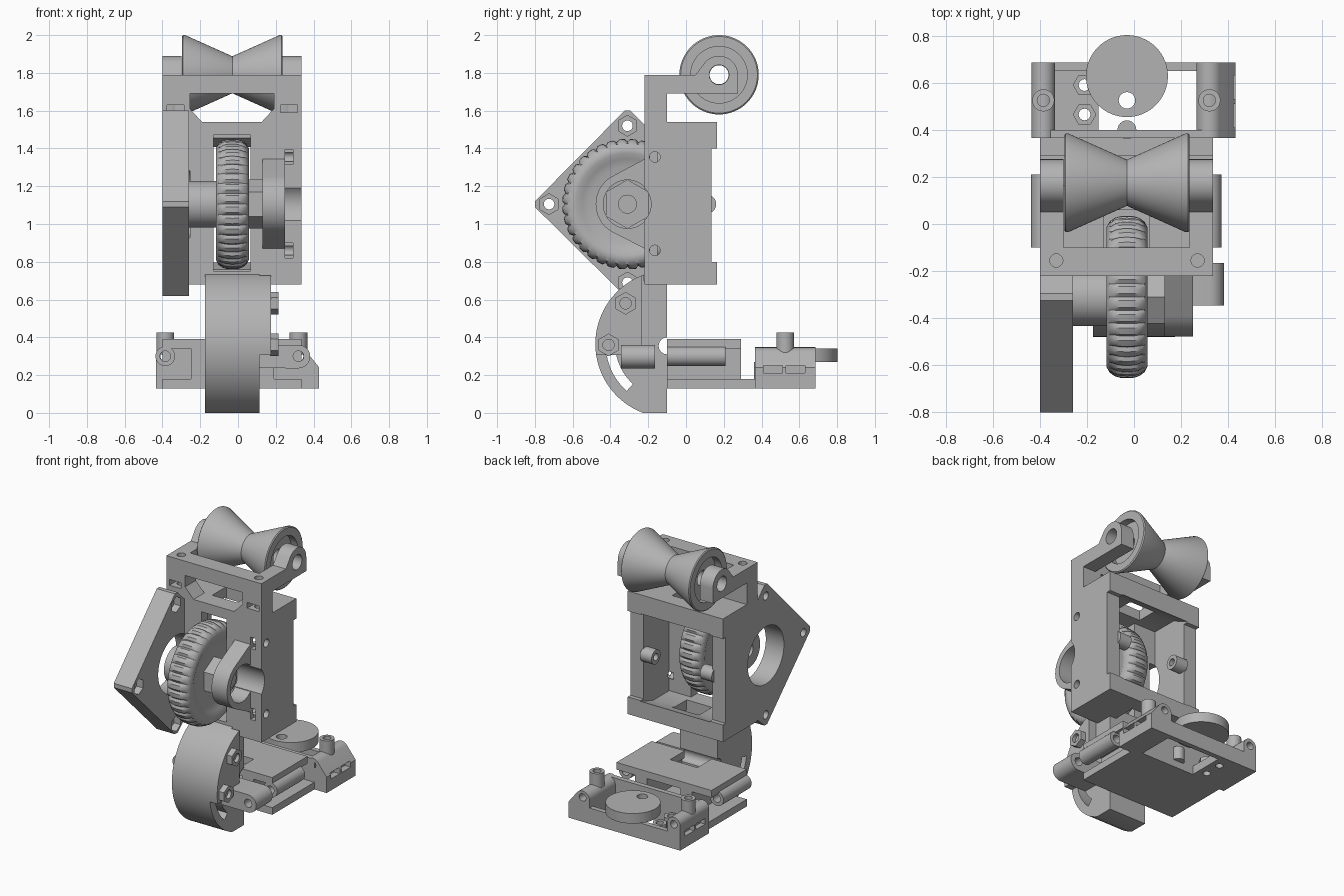
import bpy, bmesh, math

if "Cube" in bpy.data.objects:
    bpy.data.objects.remove(bpy.data.objects["Cube"])

grey = bpy.data.materials.new("plain grey")
grey.diffuse_color = (0.45, 0.45, 0.45, 1)
grey.use_nodes = True
grey.node_tree.nodes["Principled BSDF"].inputs["Base Color"].default_value = grey.diffuse_color
AX = {"x": lambda a, b, t: (t, a, b),
      "y": lambda a, b, t: (a, t, b),
      "z": lambda a, b, t: (a, b, t)}


def to_object(name, bm):
    bmesh.ops.recalc_face_normals(bm, faces=bm.faces)
    me = bpy.data.meshes.new(name)
    bm.to_mesh(me)
    bm.free()
    me.materials.append(grey)
    ob = bpy.data.objects.new(name, me)
    bpy.context.collection.objects.link(ob)
    return ob


def prism(name, pts, t0, t1, axis="x"):
    """Extrude a 2D outline along an axis."""
    bm = bmesh.new()
    lo = [bm.verts.new(AX[axis](a, b, t0)) for a, b in pts]
    hi = [bm.verts.new(AX[axis](a, b, t1)) for a, b in pts]
    bm.faces.new(lo)
    bm.faces.new(hi)
    n = len(pts)
    for i in range(n):
        j = (i + 1) % n
        bm.faces.new((lo[i], lo[j], hi[j], hi[i]))
    return to_object(name, bm)


def box(name, x0, x1, y0, y1, z0, z1):
    return prism(name, [(x0, y0), (x1, y0), (x1, y1), (x0, y1)], z0, z1, "z")


def arc(c, r, a0, a1, n):
    return [(c[0] + r * math.cos(math.radians(a0 + (a1 - a0) * i / n)),
             c[1] + r * math.sin(math.radians(a0 + (a1 - a0) * i / n))) for i in range(n + 1)]


def cyl(name, c, r, t0, t1, axis="x", n=40, rot=0):
    return prism(name, arc(c, r, rot, rot + 360, n)[:-1], t0, t1, axis)


def lathe(name, prof, c, n, shape=lambda i, x, r: r):
    """Turn a closed (x, radius) outline around an axis along x."""
    bm = bmesh.new()
    rings = []
    for i in range(n):
        a = 2 * math.pi * i / n
        rings.append([bm.verts.new((x, c[0] + shape(i, x, r) * math.cos(a),
                                    c[1] + shape(i, x, r) * math.sin(a))) for x, r in prof])
    m = len(prof)
    for i in range(n):
        p, q = rings[i], rings[(i + 1) % n]
        for j in range(m):
            k = (j + 1) % m
            bm.faces.new((p[j], p[k], q[k], q[j]))
    return to_object(name, bm)


def edit(ob, tools, op="DIFFERENCE"):
    for t in tools:
        mod = ob.modifiers.new("bool", "BOOLEAN")
        mod.operation, mod.solver, mod.object = op, "EXACT", t
        bpy.context.view_layer.objects.active = ob
        bpy.ops.object.modifier_apply(modifier=mod.name)
        bpy.data.objects.remove(t)
    return ob


HUB = (-0.31, 1.105)      # drive axle (y, z)
ROLL = (0.175, 1.79)      # guide roller axle (y, z)
MID = -0.03               # middle of the mechanism in x

# Housing: stepped outline, hollow from behind
housing = prism("housing", [(-.22, .68), (.165, .68), (.165, .80), (.135, .80), (.135, 1.40),
                            (.165, 1.40), (.165, 1.54), (-.10, 1.54), (-.10, 1.79),
                            (-.22, 1.79)], -.40, .335)
cuts = [
    prism("cavity", [(-.15, .75), (.03, .75), (.18, .80), (.18, 1.40), (.03, 1.47),
                     (-.15, 1.47)], -.30, .235),
    prism("window", [(-.255, 1.69), (-.255, 1.61), (-.19, 1.54), (.125, 1.54), (.19, 1.61),
                     (.19, 1.69)], -.3, 0, "y"),
    box("wheel_slot", -.13, .065, -.3, -.12, .75, 1.47),
    box("wheel_notch", -.13, .065, -.10, .06, .6, 1.6),
    cyl("motor_bore", HUB, .2, -.5, -.255),
    cyl("axle_groove", HUB, .125, .10, .5),
]
for z in (.86, 1.355):
    cuts.append(cyl("side_hole", (-.165, z), .028, .2, .5, n=20))
    cuts.append(box("nut_slot", .25, .29, -.3, -.18, z - .04, z + .04))
for x in (-.33, .27):
    cuts.append(box("top_nut_slot", x - .045, x + .045, -.3, -.13, 1.59, 1.63))
    cuts.append(cyl("top_hole", (x, -.155), .028, 1.55, 1.9, "z", 20))
edit(housing, cuts)

# Arms carrying the guide roller
arm_outline = [(-.11, 1.69), (.275, 1.69)] + arc(ROLL, .1, 0, 150, 16) + [(.05, 1.79), (-.11, 1.79)]
for side, x0, x1 in (("left", -.40, -.30), ("right", .235, .335)):
    edit(prism(side + "_roller_arm", arm_outline, x0, x1),
         [cyl("pin_hole", ROLL, .052, x0 - .1, x1 + .1)])

# Waisted guide roller with dished ends
half = [(.215, .05), (.215, .15), (.266, .15), (.266, .203), (.26, .21), (.25, .21)]
prof = [(MID + x, r) for x, r in half] + [(MID, .098)] + [(MID - x, r) for x, r in reversed(half)]
lathe("guide_roller", prof, ROLL, 64)

# Inner idler stubs with bores
for side, x0, x1 in (("left", -.31, -.22), ("right", .155, .245)):
    edit(cyl(side + "_idler_stub", (.11, 1.105), .05, x0, x1, n=24),
         [cyl("bore", (.11, 1.105), .025, x0 + .01, x1 + .1, n=16)] if side == "left" else
         [cyl("bore", (.11, 1.105), .025, x0 - .1, x1 - .01, n=16)])

# Diamond motor plate
plate = prism("motor_plate", [(-.80, 1.09), (-.80, 1.12), (-.325, 1.60), (-.295, 1.60), (-.205, 1.51),
                              (-.205, .70), (-.295, .62), (-.325, .62)], -.40, -.26)
cuts = [cyl("bore", HUB, .2, -.5, -.2, n=56)]
for c in ((-.725, 1.105), (-.31, 1.52), (-.31, .69)):
    cuts.append(cyl("hole", c, .028, -.5, -.2, n=20))
    cuts.append(cyl("nut_pocket", c, .055, -.31, -.2, n=6, rot=30))
edit(plate, cuts)

# Drive wheel with tread grooves
hw = .0875
side = [(.7, .05), (.7, .2), (.85, .24), (1, .27), (1, .295), (.85, .32), (.6, .336), (.35, .343)]
prof = [(MID + x * hw, r) for x, r in side] + [(MID, .345)] + [(MID - x * hw, r) for x, r in reversed(side)]
lathe("drive_wheel", prof, HUB, 144,
      lambda i, x, r: r - .013 if i % 4 == 0 and r > .33 else r)

# Hubs and axle
edit(cyl("wheel_hub", HUB, .123, -.27, -.09), [cyl("bore", HUB, .045, -.4, -.15)])
cyl("hex_hub", HUB, .13, .02, .13, n=6, rot=30)
cyl("axle", HUB, .05, -.2, .17, n=28)

# Bearing bracket beside the wheel
bracket = prism("bearing_bracket", [(-.19, 1.36)] + arc(HUB, .168, 118, 242, 24) + [(-.19, .855)],
                .13, .25)
edit(bracket, [cyl("bore", HUB, .128, .0, .4)])

# Rounded adjuster block with an arc slot
ADJ = (-.09, .365)
block = prism("adjuster_block", [(-.10, 0)] + arc(ADJ, .39, 249.4, 110, 40)
              + [(-.22, .682), (-.10, .682)], -.175, .115)
slot = arc(ADJ, .335, 191, 228, 12) + arc(ADJ, .285, 228, 191, 12)
edit(block, [prism("arc_slot", slot, -.4, .4), cyl("pivot_notch", (-.10, .355), .045, -.4, .4, n=24)])
prism("adjuster_flange", [(-.235, .305)] + arc(ADJ, .39, 188.8, 112, 24) + [(-.235, .70)], .11, .175)
for c in ((-.32, .58), (-.41, .36)):
    edit(cyl("adjuster_bolt", c, .06, .17, .215, n=6, rot=30),
         [cyl("bore", c, .03, .19, .3, n=20)])

# Carriage front: base, rails, top plate
box("carriage_base", -.40, .335, -.10, .37, .13, .18)
for x in (-.25, .10):
    box("carriage_rail", x, x + .09, -.10, .29, .17, .35)
edit(box("carriage_top", -.40, .335, -.10, .29, .34, .39),
     [box("notch", -.13, .08, -.2, .06, .3, .5)])

# Hinge tubes along both sides
for name, x, y0, y1, r in (("left_hinge_tube", -.385, -.10, .21, .052),
                           ("right_hinge_tube", .32, -.10, .21, .052)):
    edit(cyl(name, (x, .30), r, y0, y1, "y", 28), [cyl("bore", (x, .30), .028, -1, 1, "y", 20)])
lug = prism("hinge_lug", [(.11, .237)] + arc((.32, .298), .062, -90, 90, 16) + [(.11, .36)],
            -.345, -.165, "y")
edit(lug, [cyl("bore", (.32, .30), .028, -1, 1, "y", 20)])

# Carriage back: frame with an opening, and shaped end blocks
edit(box("back_frame", -.43, .43, .365, .685, .13, .19),
     [box("opening", -.15, .30, .40, .65, 0, .4)]
     + [cyl("hole", (-.21, y), .025, 0, .4, "z", 16) for y in (.465, .59)])
box("back_rail", -.35, .30, .65, .685, .18, .24)
box("cross_rail", -.40, .335, .365, .40, .18, .34)
for y in (.465, .59):
    edit(cyl("frame_nut", (-.21, y), .05, .185, .23, "z", 6), [cyl("b", (-.21, y), .025, .1, .4, "z", 16)])
left = prism("left_end_block", [(-.335, .13), (-.335, .30)] + arc((-.385, .30), .05, 0, 180, 16)
             + [(-.435, .13)], .365, .685, "y")
right = prism("right_end_block", [(.265, .13), (.43, .13), (.43, .24)]
              + arc((.32, .29), .055, 40, 180, 14), .365, .685, "y")
for ob, x, x0, x1 in ((left, -.385, -.5, -.40), (right, .32, .385, .5)):
    edit(ob, [cyl("bore", (x, .30), .026, 0, 1, "y", 20)]
         + [box("side_slot", x0, x1, y, y + .1, .21, .25) for y in (.41, .53)])
    edit(cyl("screw_post", (x, .525), .047, .31, .425, "z", 28),
         [cyl("bore", (x, .525), .026, .34, .5, "z", 20)])

# Eccentric thumb disc
edit(cyl("thumb_disc", (MID, .628), .174, .27, .34, "z", 64),
     [cyl("hole", (MID, .525), .035, .2, .5, "z", 24)])
cyl("disc_pivot", (MID, .40), .04, .18, .27, "z", 24)

# Smooth the round surfaces, keep edges crisp
bpy.ops.object.select_all(action="SELECT")
bpy.ops.object.shade_smooth_by_angle(angle=math.radians(30))
